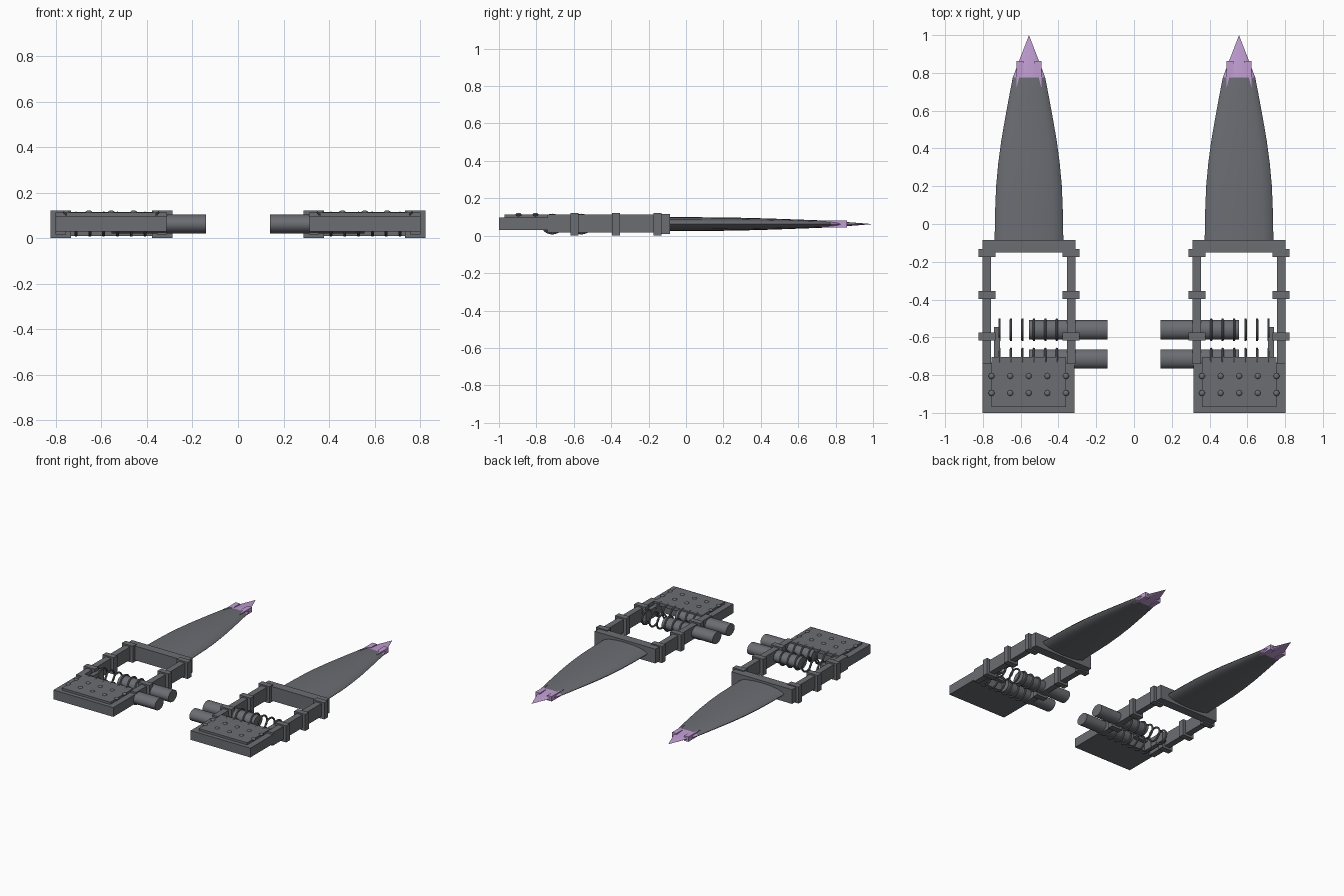
import bpy, bmesh, math
from mathutils import Matrix, Vector

if "Cube" in bpy.data.objects:
    bpy.data.objects.remove(bpy.data.objects["Cube"])

CX, CZ = 0.556, 0.062      # unit centre


def material(name, rgb):
    m = bpy.data.materials.new(name)
    m.diffuse_color = (*rgb, 1)
    m.use_nodes = True
    m.node_tree.nodes["Principled BSDF"].inputs["Base Color"].default_value = m.diffuse_color
    return m


GREY = material("gunmetal grey", (0.148, 0.153, 0.17))
PINK = material("pale violet", (0.53, 0.34, 0.65))


def finish(bm, name, mats=(GREY,), smooth=False):
    """Make a right-hand object and its mirrored left-hand twin."""
    bmesh.ops.recalc_face_normals(bm, faces=bm.faces)
    for side in ("right", "left"):
        if side == "left":
            bmesh.ops.scale(bm, vec=(-1, 1, 1), verts=bm.verts)
            bmesh.ops.reverse_faces(bm, faces=bm.faces)
        else:
            bmesh.ops.translate(bm, vec=(CX, 0, 0), verts=bm.verts)
        me = bpy.data.meshes.new(side + "_" + name)
        bm.to_mesh(me)
        for m in mats:
            me.materials.append(m)
        if smooth:
            me.shade_smooth()
            me.set_sharp_from_angle(angle=math.radians(35))
        bpy.context.collection.objects.link(bpy.data.objects.new(me.name, me))
    bm.free()


def box(bm, x0, x1, y0, y1, z0, z1):
    mat = Matrix.Translation(((x0 + x1) / 2, (y0 + y1) / 2, (z0 + z1) / 2))
    bmesh.ops.create_cube(bm, size=1, matrix=mat @ Matrix.Diagonal((x1 - x0, y1 - y0, z1 - z0, 1)))


def boxes(name, *dims):
    bm = bmesh.new()
    for d in dims:
        box(bm, *d)
    finish(bm, name)


# frame: side rails, collars and cross bar
boxes("frame_rails", *[(x - 0.0225, x + 0.0225, -0.74, -0.12, 0.017, 0.112) for x in (-0.2225, 0.2225)])
boxes("rail_collars", *[(x - 0.045, x + 0.045, y - 0.021, y + 0.021, 0.0, 0.122)
                        for x in (-0.223, 0.223) for y in (-0.153, -0.375, -0.596)])
boxes("cross_bar", (-0.247, 0.247, -0.15, -0.085, 0.01, 0.115))

# rear block with cover plate and rivets
boxes("rear_block", (-0.241, 0.245, -1.0, -0.733, 0.03, 0.098))
boxes("cover_plate", (-0.196, 0.198, -0.97, -0.703, 0.09, 0.114))
bm = bmesh.new()
for i in range(5):
    for y in (-0.805, -0.895):
        m = Matrix.Translation((-0.196 + 0.0985 * i, y, 0.113)) @ Matrix.Diagonal((1, 1, 0.6, 1))
        bmesh.ops.create_uvsphere(bm, u_segments=10, v_segments=6, radius=0.016, matrix=m)
finish(bm, "rivets", smooth=True)

# spring rods, springs rings and end stop
ROD_Y = (-0.56, -0.715)
bm = bmesh.new()
for y in ROD_Y:
    m = Matrix.Translation((-0.208, y, CZ)) @ Matrix.Diagonal((1, 1, 0.82, 1)) @ Matrix.Rotation(math.pi / 2, 4, 'Y')
    bmesh.ops.create_cone(bm, cap_ends=True, segments=24, radius1=0.051, radius2=0.051, depth=0.416, matrix=m)
finish(bm, "spring_rods", smooth=True)

bm = bmesh.new()
N, K, R = 24, 8, 0.0065
for y in ROD_Y:
    for i in range(6):
        cx = 0.156 - 0.0607 * i
        loops = []
        for a in range(N):
            t = 2 * math.pi * a / N
            ring = []
            for b in range(K):
                p = 2 * math.pi * b / K
                r = R * math.cos(p)
                ring.append(bm.verts.new((cx + R * math.sin(p), y + (0.054 + r) * math.cos(t),
                                          CZ + (0.049 + r) * math.sin(t))))
            loops.append(ring)
        for a in range(N):
            for b in range(K):
                l, n, c = loops[a], loops[(a + 1) % N], (b + 1) % K
                bm.faces.new((l[b], n[b], n[c], l[c]))
finish(bm, "spring_rings", smooth=True)
boxes("spring_stop", (0.153, 0.185, -0.735, -0.545, 0.03, 0.1))

# blade: lens-shaped sections narrowing to a violet point
SECTIONS = [(-0.1, 0.182), (0.05, 0.18), (0.2, 0.174), (0.32, 0.163), (0.44, 0.147), (0.55, 0.128),
            (0.66, 0.108), (0.775, 0.086), (0.86, 0.054), (1.0, 0.0)]
bm = bmesh.new()
S, rows = 16, []
for y, w in SECTIONS[:-1]:
    rows.append([bm.verts.new((w * math.cos(2 * math.pi * k / S), y,
                               CZ + 0.205 * w * math.sin(2 * math.pi * k / S))) for k in range(S)])
tip = bm.verts.new((0, 1.0, CZ))
bm.faces.new(rows[0])
for a, b in zip(rows, rows[1:]):
    for k in range(S):
        bm.faces.new((a[k], a[(k + 1) % S], b[(k + 1) % S], b[k]))
for k in range(S):
    bm.faces.new((rows[-1][k], rows[-1][(k + 1) % S], tip))
for f in bm.faces:
    f.material_index = int(f.calc_center_median().y > 0.775)
finish(bm, "blade", (GREY, PINK), smooth=True)

# barbs beside the point
bm = bmesh.new()
for s in (-1, 1):
    outline = [(0.066, 0.862), (0.03, 0.862), (0.03, 0.79), (0.052, 0.775), (0.066, 0.72)]
    f = bm.faces.new([bm.verts.new((s * x, y, CZ - 0.018)) for x, y in outline])
    ext = bmesh.ops.extrude_face_region(bm, geom=[f])
    bmesh.ops.translate(bm, vec=(0, 0, 0.036), verts=[v for v in ext["geom"] if isinstance(v, bmesh.types.BMVert)])
finish(bm, "tip_barbs", (PINK,))
